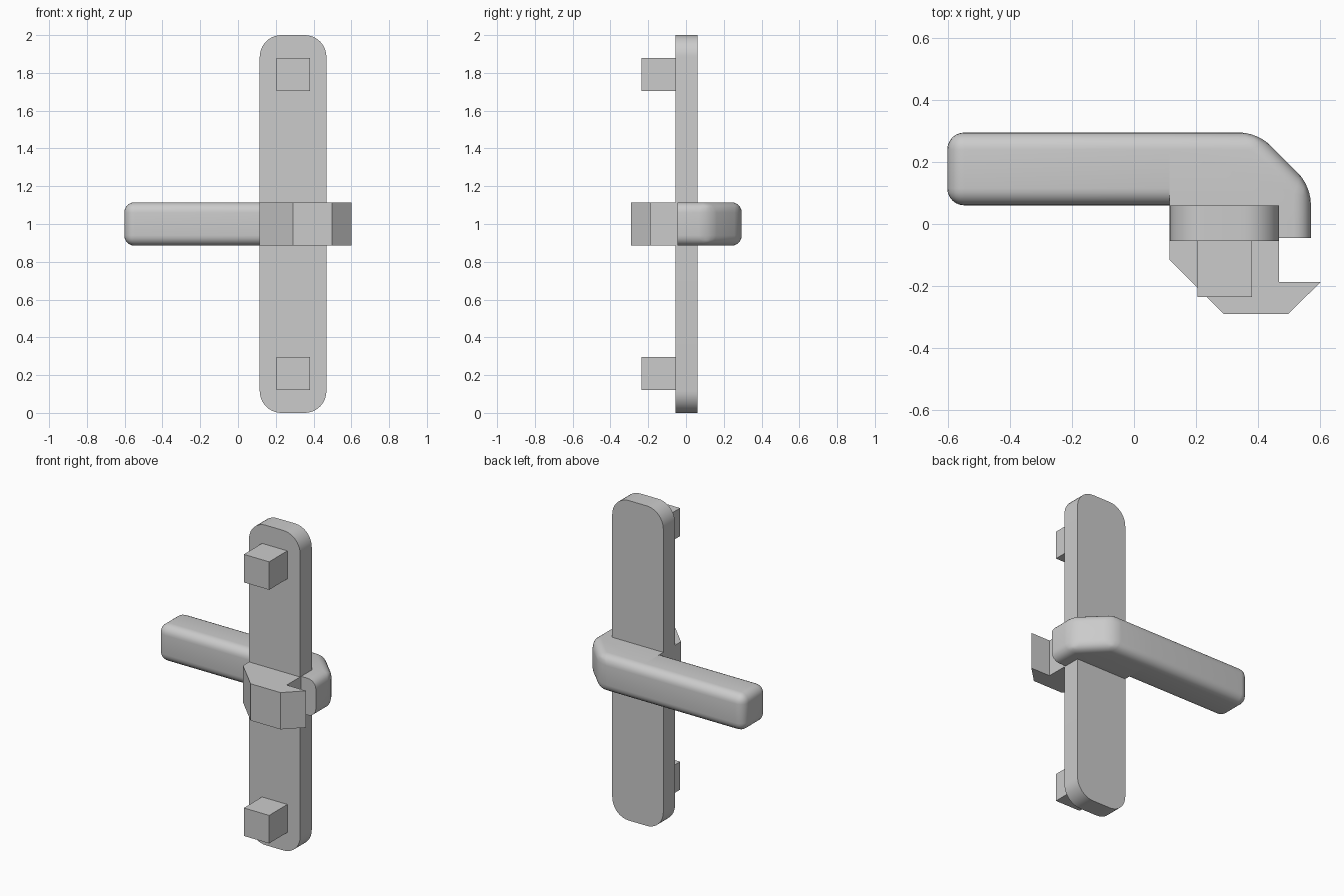
import bpy, bmesh, math
from mathutils import Vector

if "Cube" in bpy.data.objects:
    bpy.data.objects.remove(bpy.data.objects["Cube"])

grey = bpy.data.materials.new("grey metal")
grey.diffuse_color = (0.6, 0.6, 0.6, 1)
grey.use_nodes = True
grey.node_tree.nodes["Principled BSDF"].inputs["Base Color"].default_value = grey.diffuse_color

Z0, Z1 = 0.885, 1.115      # height band of handle and latch
R = 0.055                  # handle edge rounding


def prism(name, outline, lo, hi, axis="z", radius=0, segments=6, keep=None):
    """Extrude an outline along z (or y) and round the edges chosen by keep."""
    def place(p, t):
        return Vector((p[0], p[1], t)) if axis == "z" else Vector((p[0], t, p[1]))
    bm = bmesh.new()
    base = bm.faces.new([bm.verts.new(place(p, lo)) for p in outline])
    ext = bmesh.ops.extrude_face_region(bm, geom=[base])
    for v in ext["geom"]:
        if isinstance(v, bmesh.types.BMVert):
            v.co += place((0, 0), hi - lo)
    bmesh.ops.recalc_face_normals(bm, faces=bm.faces[:])
    if radius:
        edges = [e for e in bm.edges if keep(e.verts[0].co, e.verts[1].co)]
        bmesh.ops.bevel(bm, geom=edges, offset=radius, offset_type='OFFSET',
                        segments=segments, profile=0.5, affect='EDGES')
    bmesh.ops.recalc_face_normals(bm, faces=bm.faces[:])
    mesh = bpy.data.meshes.new(name)
    bm.to_mesh(mesh)
    bm.free()
    mesh.materials.append(grey)
    ob = bpy.data.objects.new(name, mesh)
    bpy.context.collection.objects.link(ob)
    bpy.ops.object.select_all(action='DESELECT')
    ob.select_set(True)
    bpy.context.view_layer.objects.active = ob
    if radius:
        bpy.ops.object.shade_smooth_by_angle(angle=math.radians(30))
    return ob


def rect(x0, x1, y0, y1):
    return [(x0, y0), (x1, y0), (x1, y1), (x0, y1)]


# Tall back plate with rounded corners
prism("back_plate", rect(0.115, 0.468, 0, 2), -0.055, 0.06, "y", 0.115, 10,
      lambda a, b: abs(a.y - b.y) > 0.01)

# Square mounting pegs
for name, z in (("lower_peg", 0.12), ("upper_peg", 1.705)):
    prism(name, rect(0.205, 0.38, z, z + 0.175), -0.235, -0.055, "y")

# Hooked latch
prism("latch", [(0.115, -0.055), (0.115, -0.115), (0.29, -0.29), (0.497, -0.29),
                (0.602, -0.187), (0.468, -0.187), (0.468, -0.055)], Z0, Z1)

# Lever arm, rounded all over except where it joins the elbow
prism("handle_arm", rect(-0.602, 0.115, 0.06, 0.295), Z0, Z1, "z", R, 6,
      lambda a, b: not (a.x > 0.11 and b.x > 0.11))


# Elbow wrapping round the plate, rounded only on its outer side
def outer(a, b):
    on_back = a.y > 0.1 and b.y > 0.1
    on_side = a.x > 0.56 and b.x > 0.56
    on_start = a.x < 0.12 and b.x < 0.12
    return (on_back or on_side) and not on_start and not (a.y < 0 and b.y < 0)


prism("handle_elbow", [(0.115, 0.06), (0.115, 0.295), (0.398, 0.295), (0.57, 0.123),
                       (0.57, -0.045), (0.468, -0.045), (0.468, 0.06)],
      Z0, Z1, "z", R, 6, outer)
